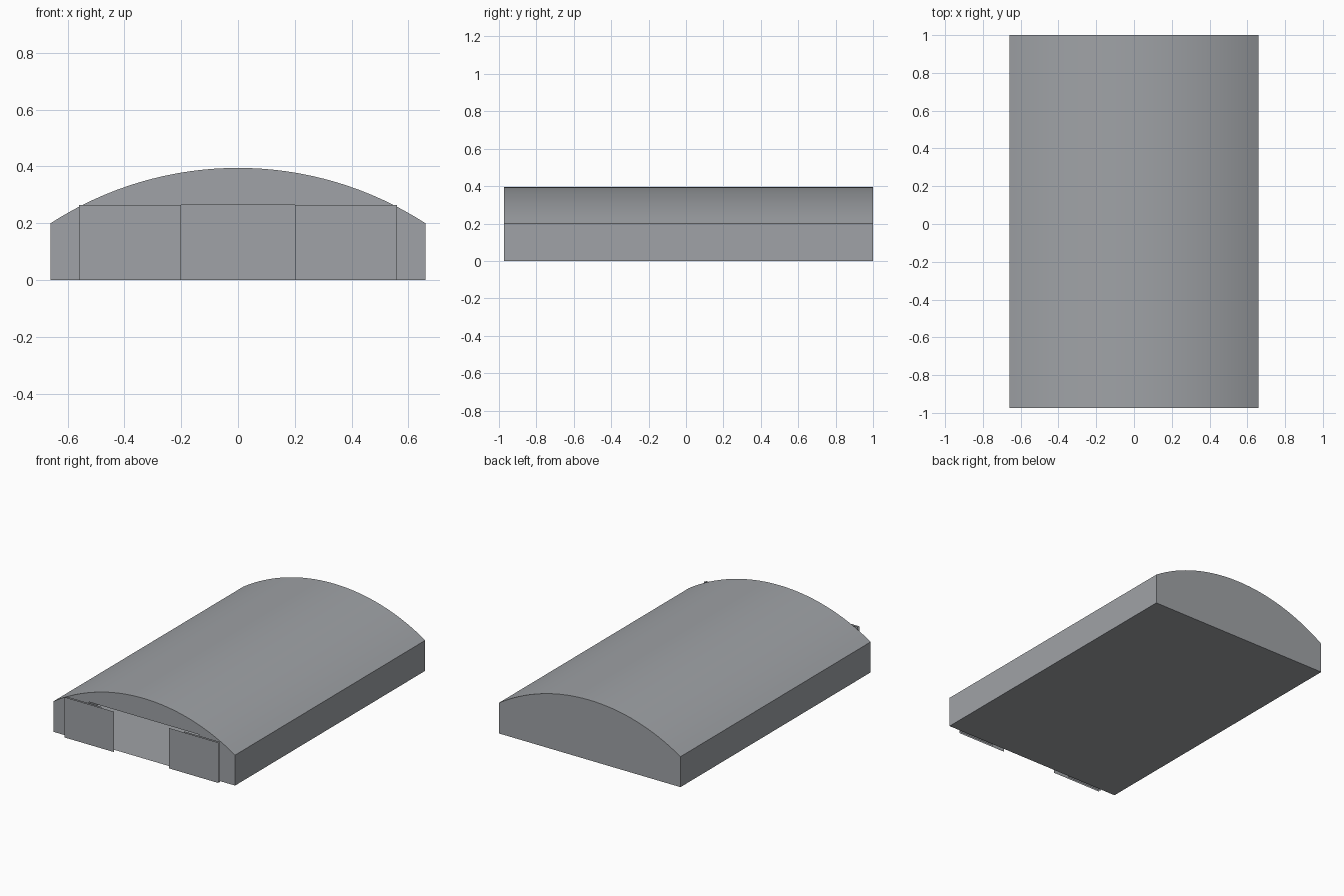
import bpy, bmesh, math

cube = bpy.data.objects.get("Cube")
if cube:
    bpy.data.objects.remove(cube, do_unlink=True)

HALF_W, EAVE, RISE = 0.66, 0.2, 0.195
FRONT, BACK = -0.973, 1.0
OPEN_W, OPEN_H = 0.4, 0.265
SEGMENTS = 32

grey = bpy.data.materials.new("steel_grey")
grey.use_nodes = True
colour = (0.35, 0.365, 0.385, 1)
grey.diffuse_color = colour
grey.node_tree.nodes["Principled BSDF"].inputs["Base Color"].default_value = colour


def make_object(name, faces):
    """Build an object from lists of corner points."""
    bm = bmesh.new()
    for corners in faces:
        bm.faces.new([bm.verts.new(p) for p in corners])
    bmesh.ops.remove_doubles(bm, verts=bm.verts, dist=1e-5)
    mesh = bpy.data.meshes.new(name)
    bm.to_mesh(mesh)
    bm.free()
    mesh.materials.append(grey)
    obj = bpy.data.objects.new(name, mesh)
    bpy.context.collection.objects.link(obj)
    return obj


def upright(x0, x1, y, height):
    return [(x0, y, 0), (x1, y, 0), (x1, y, height), (x0, y, height)]


# Roof arc, from the left eave to the right one
radius = (HALF_W ** 2 + RISE ** 2) / (2 * RISE)
sweep = math.asin(HALF_W / radius)
arc = []
for i in range(SEGMENTS + 1):
    a = sweep * (1 - 2 * i / SEGMENTS)
    arc.append((radius * math.sin(a), EAVE + RISE - radius * (1 - math.cos(a))))

# Curved roof
roof = make_object("roof", [
    [(p[0], FRONT, p[1]), (p[0], BACK, p[1]), (q[0], BACK, q[1]), (q[0], FRONT, q[1])]
    for p, q in zip(arc, arc[1:])])
for poly in roof.data.polygons:
    poly.use_smooth = True
roof.data.flip_normals()
if roof.data.polygons[0].normal.z < 0:
    roof.data.flip_normals()

# Floor
make_object("floor", [[(-HALF_W, FRONT, 0), (HALF_W, FRONT, 0),
                       (HALF_W, BACK, 0), (-HALF_W, BACK, 0)]])

# Side walls
for side, label in ((1, "left"), (-1, "right")):
    x = side * HALF_W
    make_object(label + "_wall", [[(x, FRONT, 0), (x, BACK, 0),
                                   (x, BACK, EAVE), (x, FRONT, EAVE)][::side]])

# Back wall
make_object("back_wall", [[(HALF_W, BACK, 0), (-HALF_W, BACK, 0)]
                          + [(x, BACK, z) for x, z in reversed(arc)]])

# Front wall around the wide doorway
doorway = [(-OPEN_W, 0), (-OPEN_W, OPEN_H), (OPEN_W, OPEN_H), (OPEN_W, 0)]
outline = [(-HALF_W, 0)] + doorway + [(HALF_W, 0)] + arc
make_object("front_wall", [[(x, FRONT, z) for x, z in outline]])

# Sliding door leaves, stacked open at each side
for side, label in ((1, "left"), (-1, "right")):
    for name, inner, y in (("outer", 0.2, -1.0), ("inner", 0.3, -0.987)):
        x0, x1 = sorted((side * inner, side * 0.56))
        make_object(f"{label}_{name}_door", [upright(x0, x1, y, OPEN_H)])
